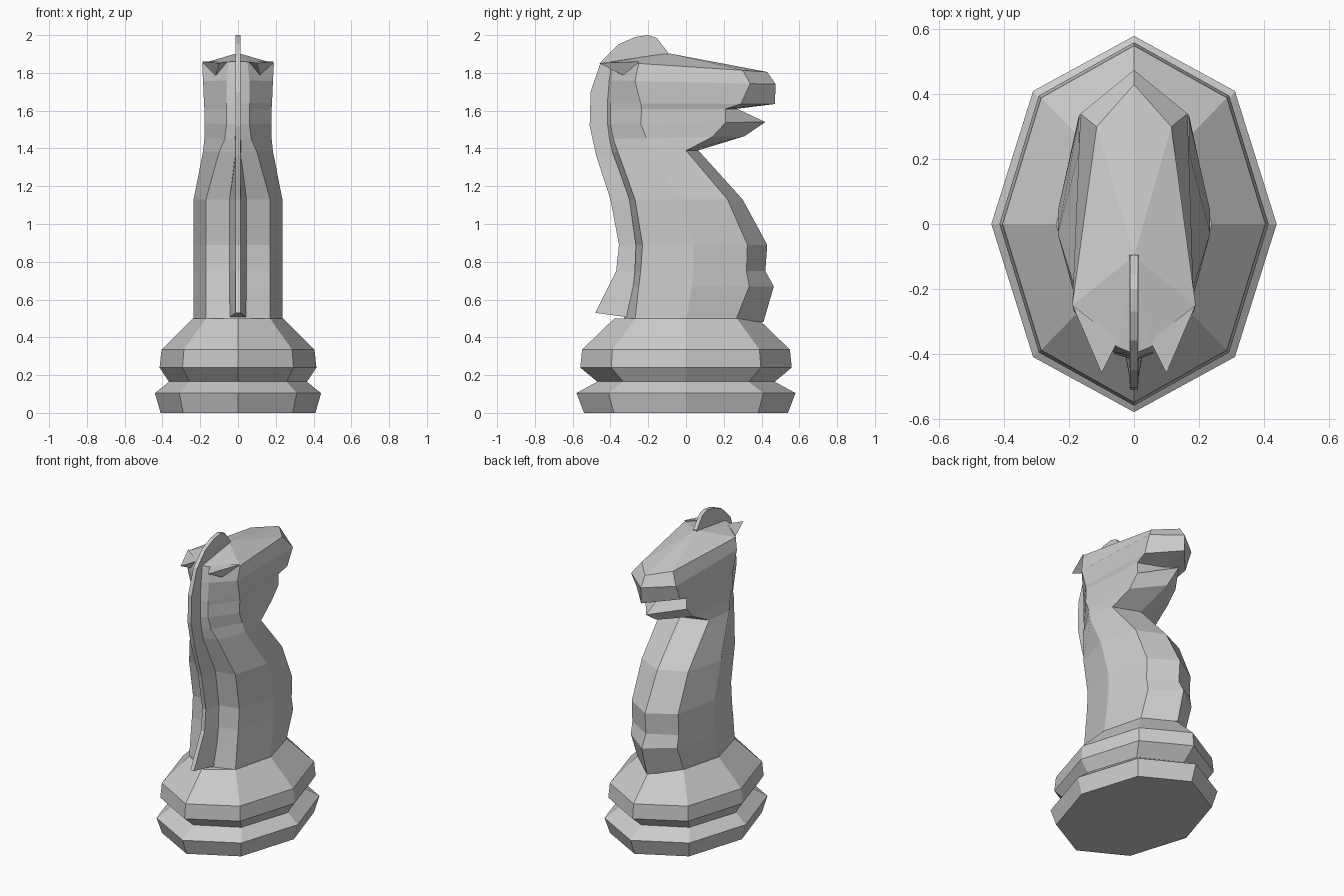
import bpy, bmesh
from math import cos, sin, pi


def make_object(name, bm):
    bmesh.ops.recalc_face_normals(bm, faces=bm.faces[:])
    mesh = bpy.data.meshes.new(name)
    bm.to_mesh(mesh)
    bm.free()
    obj = bpy.data.objects.new(name, mesh)
    bpy.context.collection.objects.link(obj)
    return obj


def loft(name, rings, apex=None):
    """Skin equal-sized rings, cap the start, and cap or fan the end."""
    bm = bmesh.new()
    rows = [[bm.verts.new(p) for p in r] for r in rings]
    n = len(rows[0])
    for a, b in zip(rows, rows[1:]):
        for i in range(n):
            j = (i + 1) % n
            bm.faces.new((a[i], a[j], b[j], b[i]))
    bm.faces.new(rows[0][::-1])
    if apex:
        tip = bm.verts.new(apex)
        for i in range(n):
            bm.faces.new((rows[-1][i], rows[-1][(i + 1) % n], tip))
    else:
        bm.faces.new(rows[-1])
    return make_object(name, bm)


# Stepped oval base: height, x radius, y radius
base = [(0, .41, .54), (.105, .44, .58), (.165, .365, .47),
        (.24, .415, .56), (.335, .405, .55), (.5, .24, .38)]
loft("base", [[(rx * cos(k * pi / 4), ry * sin(k * pi / 4), z) for k in range(8)]
              for z, rx, ry in base])


# Neck and head: back z, front z, back y, back corner, side, front corner, front y
def body_ring(zb, zf, yb, bc, side, fc, yf):
    half = [(0, yb), bc, side, fc, (0, yf)]
    pts = half + [(-x, y) for x, y in half[3:0:-1]]
    return [(x, y, zb + (zf - zb) * (y - yb) / (yf - yb)) for x, y in pts]


body = [
    (.49, .48, -.33, (.17, -.27), (.235, .0), (.17, .26), .41),
    (.67, .67, -.29, (.17, -.25), (.235, .03), (.17, .335), .465),
    (.75, .75, -.275, (.17, -.24), (.235, .04), (.17, .32), .42),
    (.89, .89, -.27, (.17, -.23), (.235, .04), (.17, .325), .43),
    (1.13, 1.13, -.31, (.17, -.27), (.235, -.03), (.17, .22), .30),
    (1.38, 1.39, -.395, (.10, -.36), (.185, -.19), (.17, .0), .065),
    (1.45, 1.465, -.41, (.07, -.385), (.178, -.21), (.15, .14), .31),
    (1.53, 1.54, -.42, (.06, -.4), (.178, -.24), (.15, .21), .42),
    (1.61, 1.61, -.42, (.06, -.4), (.178, -.235), (.15, .21), .27),
    (1.64, 1.635, -.42, (.06, -.4), (.18, -.24), (.16, .29), .47),
    (1.76, 1.74, -.41, (.06, -.395), (.185, -.27), (.165, .34), .475),
    (1.86, 1.805, -.40, (.05, -.38), (.19, -.25), (.115, .3), .43),
]
loft("neck_and_head", [body_ring(*r) for r in body], apex=(0, -.1, 1.905))

# Mane fin: outer y, outer z, root y, root z, root half width
mane = [
    (-.48, .53, -.30, .505, .045), (-.37, .75, -.27, .75, .045),
    (-.355, .89, -.265, .89, .045), (-.40, 1.13, -.30, 1.13, .045),
    (-.475, 1.36, -.38, 1.36, .016), (-.51, 1.52, -.40, 1.52, .014),
    (-.505, 1.70, -.39, 1.70, .014), (-.45, 1.86, -.35, 1.80, .014),
    (-.36, 1.95, -.28, 1.84, .014), (-.27, 1.99, -.23, 1.85, .014),
    (-.2, 2.0, -.19, 1.86, .014), (-.155, 1.985, -.15, 1.87, .014),
    (-.095, 1.908, -.1, 1.88, .014)]
loft("mane", [[(-.013, yo, zo), (.013, yo, zo), (w, yi, zi), (-w, yi, zi)]
              for yo, zo, yi, zi, w in mane])

# Swept-back pointed ears
for side, label in ((1, "right"), (-1, "left")):
    bm = bmesh.new()
    pts = [(.19, -.25, 1.86), (.05, -.36, 1.86), (.12, -.31, 1.775), (.10, -.46, 1.852)]
    v = [bm.verts.new((side * x, y, z)) for x, y, z in pts]
    for f in ((0, 1, 2), (0, 1, 3), (1, 2, 3), (2, 0, 3)):
        bm.faces.new([v[i] for i in f])
    make_object(label + "_ear", bm)
